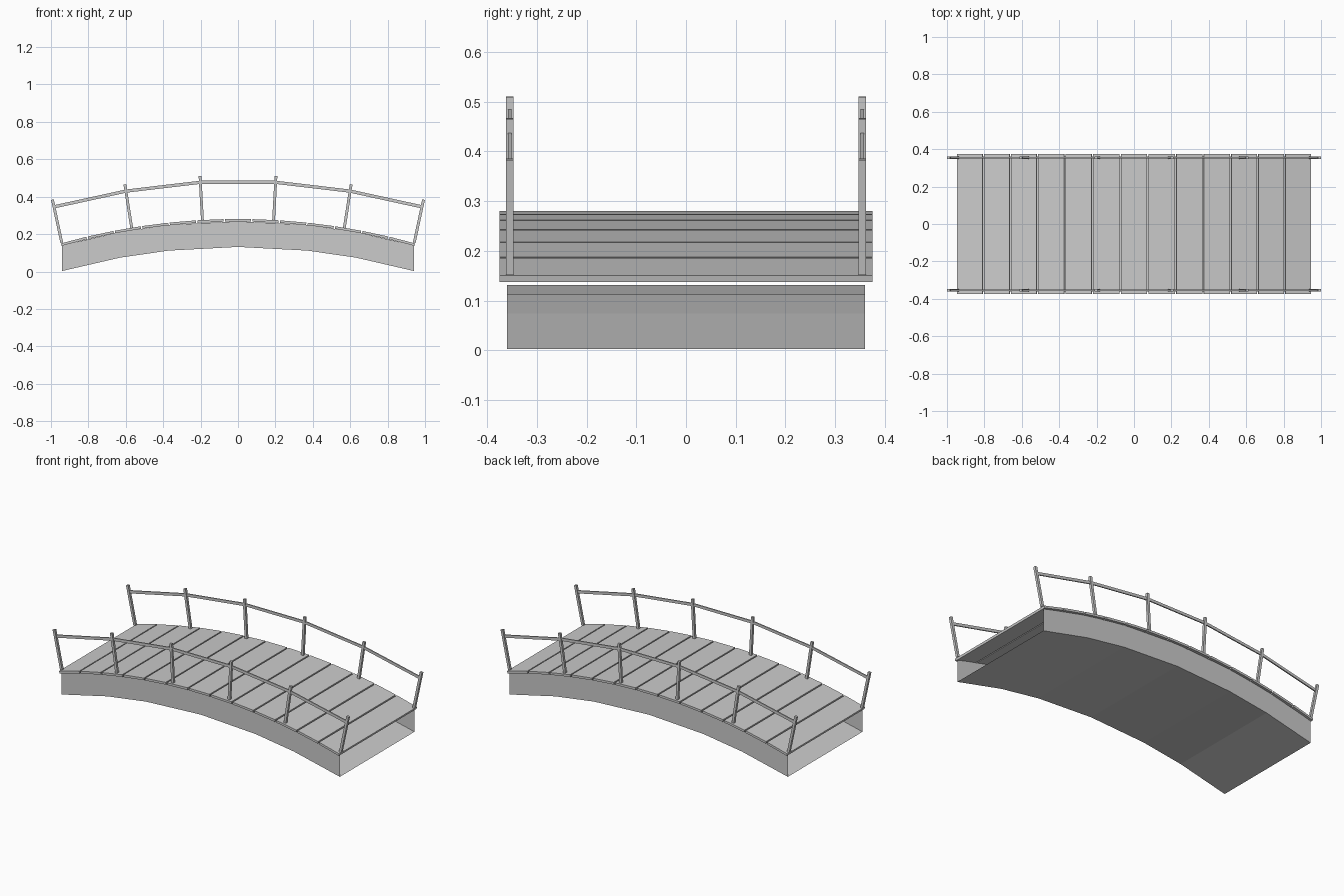
import bpy
import bmesh
from math import sin, cos, sqrt
from mathutils import Vector

if "Cube" in bpy.data.objects:
    bpy.data.objects.remove(bpy.data.objects["Cube"])

R = 3.5          # radius of the deck arch
DECK_TOP = 0.28  # height of the deck crown


def make_object(name, bm):
    mesh = bpy.data.meshes.new(name)
    bmesh.ops.recalc_face_normals(bm, faces=bm.faces)
    bm.to_mesh(mesh)
    bm.free()
    obj = bpy.data.objects.new(name, mesh)
    bpy.context.collection.objects.link(obj)
    return obj


def bar(name, a, b, y, thick, width):
    """Box running from a to b in the xz plane, centred on y."""
    a, b = Vector((a[0], 0, a[1])), Vector((b[0], 0, b[1]))
    d = (b - a).normalized()
    n = Vector((-d.z, 0, d.x)) * thick / 2
    bm = bmesh.new()
    rings = []
    for s in (-1, 1):
        off = Vector((0, y + s * width / 2, 0))
        rings.append([bm.verts.new(p + off) for p in (a - n, b - n, b + n, a + n)])
    bm.faces.new(rings[0])
    bm.faces.new(rings[1][::-1])
    for i in range(4):
        j = (i + 1) % 4
        bm.faces.new((rings[0][i], rings[1][i], rings[1][j], rings[0][j]))
    return make_object(name, bm)


def arch(x, crown):
    return crown - R + sqrt(R * R - x * x)


# Deck planks laid around the arch
T = 0.0135
for i in range(-6, 7):
    a = i * 0.148 / R
    rc = R - T / 2
    cx, cz = rc * sin(a), DECK_TOP - R + rc * cos(a)
    dx, dz = 0.07 * cos(a), -0.07 * sin(a)
    bar("deck_plank", (cx - dx, cz - dz), (cx + dx, cz + dz), 0, T, 0.75)

# Hollow arched body: two thin side panels and an underside sheet, open ends
bm = bmesh.new()
W = 0.36
sections = []
for x in (-0.94, -0.63, -0.37, 0, 0.37, 0.63, 0.94):
    low, high = arch(x, 0.1315) * 1.0, arch(x, DECK_TOP - T + 0.002)
    low = max(low, 0)
    sections.append([bm.verts.new(p) for p in
                     ((x, -W, high), (x, -W, low), (x, W, low), (x, W, high))])
for s, t in zip(sections, sections[1:]):
    for k in range(3):
        bm.faces.new((s[k], t[k], t[k + 1], s[k + 1]))
make_object("arched_body", bm)

# Railings: leaning posts joined by straight rails
posts = [((0.19, 0.27), (0.203, 0.51)),
         ((0.568, 0.23), (0.605, 0.466)),
         ((0.942, 0.153), (0.992, 0.384))]
rail_points = [(-0.983, 0.346), (-0.598, 0.43), (-0.2, 0.477),
               (0.2, 0.477), (0.598, 0.43), (0.983, 0.346)]
for y in (-0.354, 0.354):
    for base, top in posts:
        for s in (-1, 1):
            bar("railing_post", (s * base[0], base[1]), (s * top[0], top[1]),
                y, 0.015, 0.015)
    for a, b in zip(rail_points, rail_points[1:]):
        bar("handrail", a, b, y, 0.017, 0.007)
